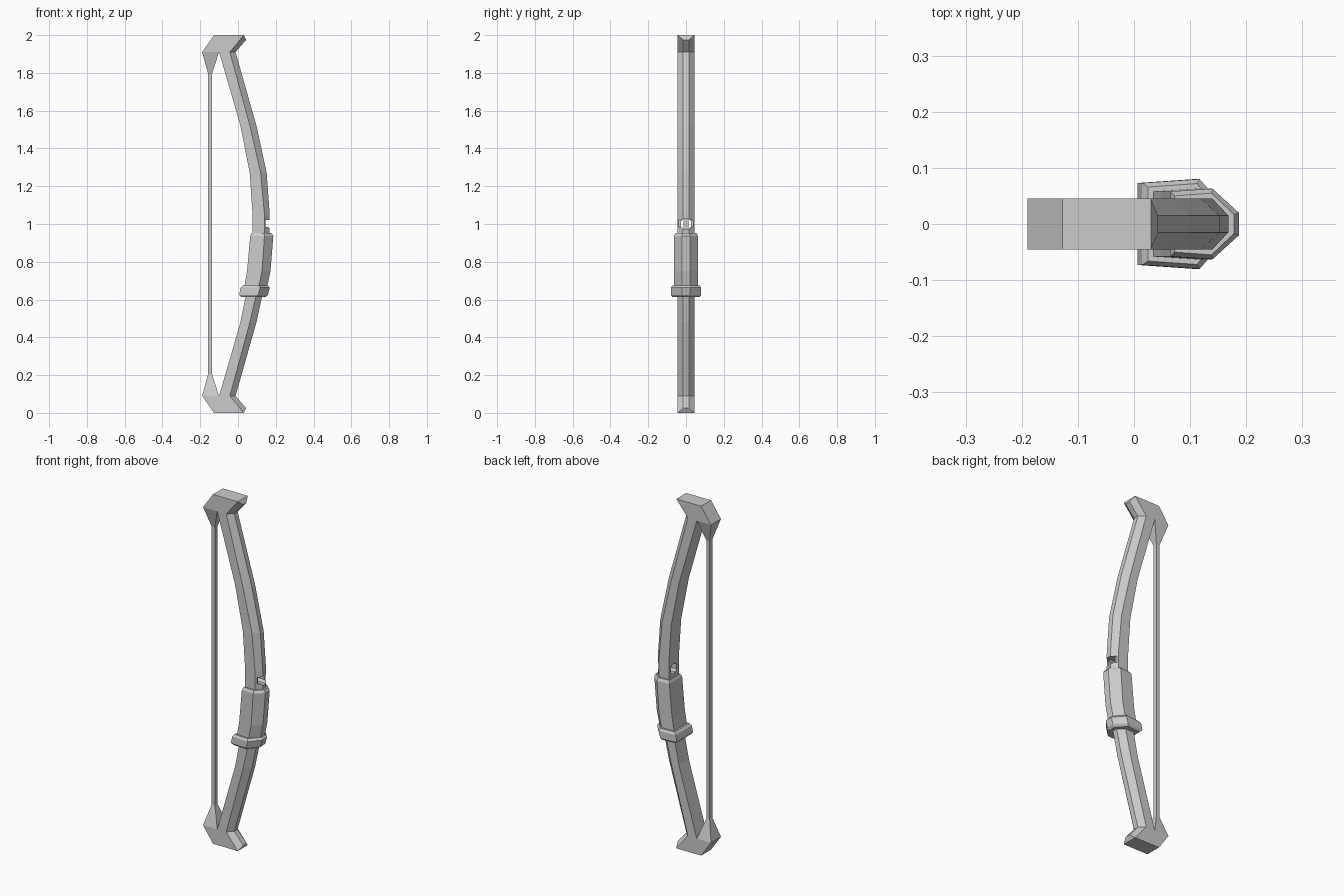
import bpy, bmesh

if "Cube" in bpy.data.objects:
    bpy.data.objects.remove(bpy.data.objects["Cube"])


def make_object(name, bm):
    bmesh.ops.recalc_face_normals(bm, faces=bm.faces[:])
    me = bpy.data.meshes.new(name)
    bm.to_mesh(me)
    bm.free()
    ob = bpy.data.objects.new(name, me)
    bpy.context.collection.objects.link(ob)
    return ob


def loft(name, rings, caps):
    """Skin a list of equal-length point rings and close both ends."""
    bm = bmesh.new()
    vs = [[bm.verts.new(p) for p in r] for r in rings]
    n = len(rings[0])
    for a, b in zip(vs, vs[1:]):
        for i in range(n):
            j = (i + 1) % n
            bm.faces.new((a[i], a[j], b[j], b[i]))
    for ring in (vs[0], vs[-1]):
        for c in caps:
            bm.faces.new([ring[i] for i in c])
    return make_object(name, bm)


def hex_ring(z, xi, xm, xo, yi=0.045, ym=0.045, yo=0.015, zo=None):
    """Flat back, straight sides, tapered front."""
    zo = z if zo is None else zo
    return [(xi, -yi, z), (xm, -ym, z), (xo, -yo, zo),
            (xo, yo, zo), (xm, ym, z), (xi, yi, z)]


def rect_ring(z, x0, x1, y):
    return [(x0, -y, z), (x1, -y, z), (x1, y, z), (x0, y, z)]


def flip(rings):
    return [[(x, y, 2 - z) for x, y, z in r] for r in rings]


HEX_CAPS = [(0, 1, 4, 5), (1, 2, 3, 4)]
QUAD_CAP = [(0, 1, 2, 3)]

# Curved bow limb, mirrored about mid height, with hooked tips
upper = [hex_ring(1.05, 0.077, 0.14, 0.168),
         hex_ring(1.27, 0.062, 0.12, 0.152),
         hex_ring(1.52, 0.013, 0.063, 0.098),
         hex_ring(1.91, -0.10, -0.043, -0.013),
         hex_ring(2.0, -0.127, 0.03, 0.043, zo=1.975)]
limb = loft("bow_limb", flip(upper)[::-1] + upper, HEX_CAPS)

# Arrow hole through the limb and the small notch at its front
bm = bmesh.new()
prof = [(0.026, 0.014), (0.014, 0.026), (-0.014, 0.026), (-0.026, 0.014),
        (-0.026, -0.014), (-0.014, -0.026), (0.014, -0.026), (0.026, -0.014)]
bm.free()
hole = loft("hole_cutter", [[(x, y, 1 + z) for y, z in prof] for x in (0.0, 0.3)],
            [tuple(range(8))])
notch = loft("notch_cutter", [rect_ring(z, 0.146, 0.3, 0.1) for z in (0.985, 1.022)],
             QUAD_CAP)
for cutter in (hole, notch):
    cutter.hide_render = True
    mod = limb.modifiers.new("cut", 'BOOLEAN')
    mod.operation = 'DIFFERENCE'
    mod.solver = 'EXACT'
    mod.object = cutter
    bpy.context.view_layer.objects.active = limb
    bpy.ops.object.modifier_apply(modifier=mod.name)
    bpy.data.objects.remove(cutter)

# Grip sleeve with chamfered ends
loft("grip", [hex_ring(0.66, 0.032, 0.108, 0.153, 0.058, 0.063, 0.02),
              hex_ring(0.75, 0.048, 0.127, 0.172, 0.058, 0.063, 0.02),
              hex_ring(0.937, 0.065, 0.14, 0.187, 0.058, 0.063, 0.02),
              hex_ring(0.952, 0.072, 0.138, 0.178, 0.050, 0.055, 0.017)], HEX_CAPS)

# Collar under the grip
loft("grip_collar", [hex_ring(0.613, 0.018, 0.10, 0.146, 0.066, 0.072, 0.02),
                     hex_ring(0.625, 0.006, 0.107, 0.158, 0.073, 0.08, 0.022),
                     hex_ring(0.663, 0.014, 0.117, 0.168, 0.073, 0.08, 0.022),
                     hex_ring(0.675, 0.025, 0.112, 0.158, 0.066, 0.072, 0.02)], HEX_CAPS)

# String flaring into the tip blocks at both ends
string = [rect_ring(1.795, -0.158, -0.138, 0.012),
          rect_ring(1.91, -0.19, -0.10, 0.045),
          rect_ring(2.0, -0.127, -0.05, 0.045)]
loft("bow_string", flip(string)[::-1] + string, QUAD_CAP)
